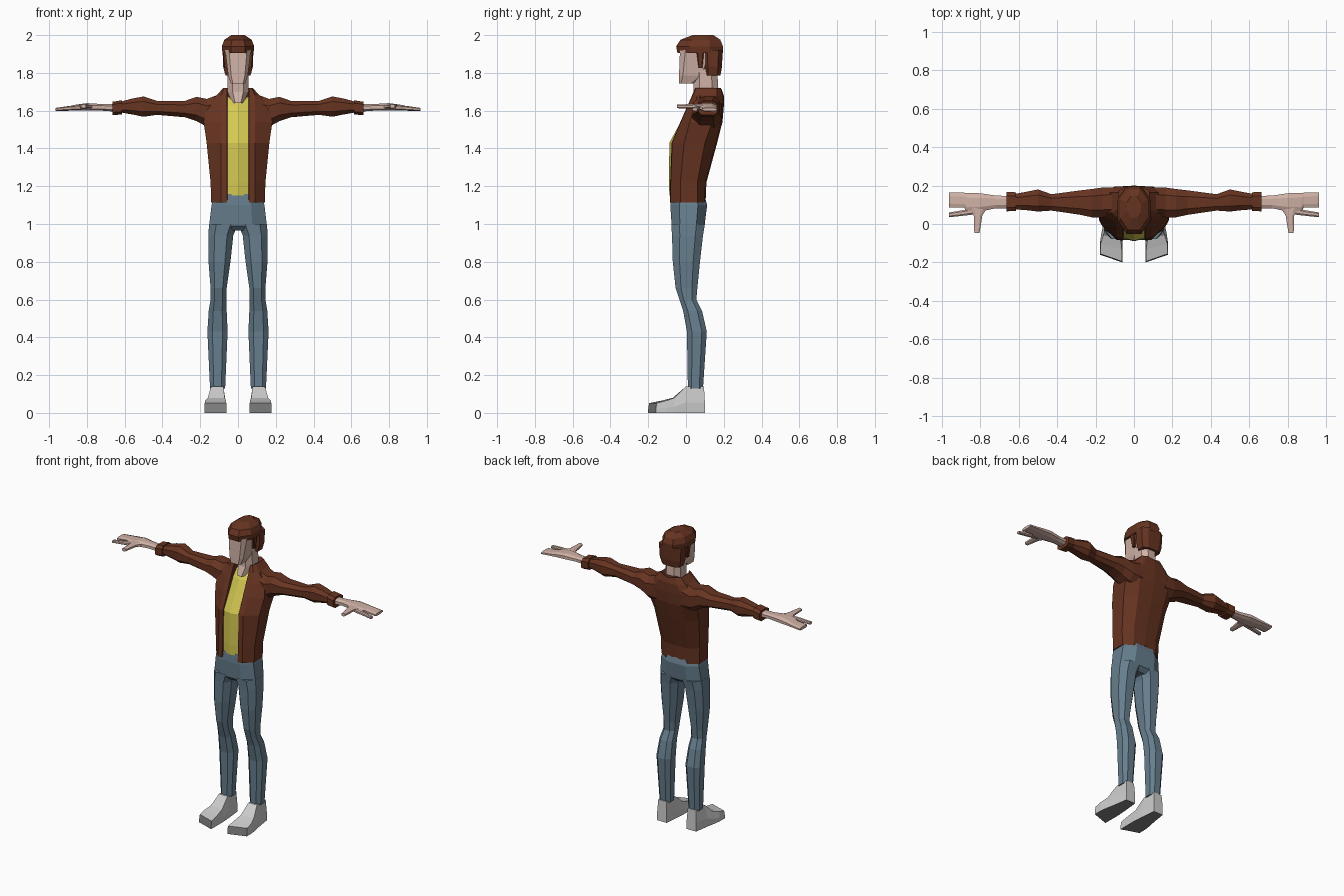
import bpy
import bmesh


def material(name, rgb):
    m = bpy.data.materials.new(name)
    m.diffuse_color = (*rgb, 1)
    return m


BROWN = material("brown", (0.135, 0.034, 0.015))
YELLOW = material("yellow", (0.66, 0.58, 0.085))
DENIM = material("denim_blue", (0.135, 0.21, 0.27))
SKIN = material("skin", (0.63, 0.44, 0.38))
WHITE = material("shoe_white", (0.60, 0.60, 0.60))
GREY = material("sole_grey", (0.22, 0.22, 0.22))


def loft(name, rings, mats, mirror=False, rule=None):
    """Bridge equal-sized point rings, cap the ends; rule picks face colour."""
    bm = bmesh.new()
    loops = [[bm.verts.new(p) for p in r] for r in rings]
    n = len(loops[0])
    faces = []
    for a, b in zip(loops, loops[1:]):
        for i in range(n):
            j = (i + 1) % n
            faces.append((bm.faces.new((a[i], a[j], b[j], b[i])), i))
    for end in (loops[0][::-1], loops[-1]):
        faces.append((bm.faces.new(end), -1))
    bmesh.ops.recalc_face_normals(bm, faces=bm.faces[:])
    if rule:
        for f, column in faces:
            f.material_index = rule(f, column)
    mesh = bpy.data.meshes.new(name)
    bm.to_mesh(mesh)
    bm.free()
    for m in mats:
        mesh.materials.append(m)
    ob = bpy.data.objects.new(name, mesh)
    bpy.context.collection.objects.link(ob)
    if mirror:
        ob.modifiers.new("mirror", 'MIRROR').use_axis = (True, False, False)
    return ob


def octagon(a0, a1, b0, b1, k=0.25):
    """Rectangle with chamfered corners."""
    da, db = (a1 - a0) * k, (b1 - b0) * k
    return [(a0 + da, b0), (a1 - da, b0), (a1, b0 + db), (a1, b1 - db),
            (a1 - da, b1), (a0 + da, b1), (a0, b1 - db), (a0, b0 + db)]


def tube(name, axis, rows, mat, mirror=False, k=0.25):
    """Loft of octagons; rows are (position, a0, a1, b0, b1)."""
    place = {'x': lambda t, a, b: (t, a, b),
             'y': lambda t, a, b: (a, t, b),
             'z': lambda t, a, b: (a, b, t)}[axis]
    rings = [[place(t, a, b) for a, b in octagon(*r, k)] for t, *r in rows]
    return loft(name, rings, [mat], mirror)


# Trousers: two legs and the pelvis
tube("trouser_leg", 'z', [
    (0.13, 0.068, 0.148, 0.01, 0.09),
    (0.43, 0.055, 0.162, 0.005, 0.11),
    (0.54, 0.06, 0.155, -0.015, 0.085),
    (0.60, 0.062, 0.145, -0.035, 0.055),
    (0.66, 0.06, 0.145, -0.055, 0.06),
    (0.80, 0.04, 0.156, -0.07, 0.074),
    (0.94, 0.025, 0.157, -0.074, 0.09),
    (1.00, 0.0, 0.153, -0.078, 0.10)], DENIM, mirror=True)
tube("trouser_hips", 'z', [
    (0.965, -0.155, 0.155, -0.05, 0.07),
    (0.99, -0.153, 0.153, -0.076, 0.098),
    (1.10, -0.14, 0.14, -0.083, 0.112),
    (1.16, -0.125, 0.125, -0.079, 0.095)], DENIM)


# Torso: open jacket with the shirt showing in the front channel
def torso_ring(z, shirt, front, w, side_f, side_b, back, dz_shirt=0, dz_back=0):
    lapel = min(0.09, w * 0.92)
    half = [(0.055, shirt + 0.015, z + dz_shirt), (0.058, front, z),
            (lapel, front + 0.003, z), (w, side_f, z), (w, side_b, z),
            (w * 0.6, back - 0.006, z)]
    return ([(0, shirt, z + dz_shirt)] + half + [(0, back, z + dz_back)]
            + [(-x, y, h) for x, y, h in half[::-1]])


loft("jacket_and_shirt", [
    torso_ring(1.115, -0.088, -0.086, 0.142, -0.03, 0.06, 0.105, 0.035, 0.025),
    torso_ring(1.22, -0.09, -0.084, 0.145, -0.03, 0.06, 0.108),
    torso_ring(1.43, -0.088, -0.076, 0.166, -0.01, 0.10, 0.165),
    torso_ring(1.54, -0.028, -0.03, 0.182, 0.02, 0.14, 0.193),
    torso_ring(1.62, 0.012, 0.005, 0.17, 0.045, 0.155, 0.20),
    torso_ring(1.68, 0.045, 0.032, 0.115, 0.06, 0.165, 0.20, -0.02),
    torso_ring(1.72, 0.06, 0.05, 0.078, 0.08, 0.165, 0.19, -0.05, -0.01)],
    [BROWN, YELLOW], rule=lambda f, c: 1 if c in (0, 13) else 0)

# Sleeves and cuffs
tube("sleeve", 'x', [
    (0.09, 0.04, 0.192, 1.50, 1.69),
    (0.165, 0.035, 0.19, 1.515, 1.662),
    (0.22, 0.035, 0.182, 1.545, 1.673),
    (0.28, 0.048, 0.175, 1.565, 1.652),
    (0.43, 0.07, 0.155, 1.578, 1.652),
    (0.50, 0.065, 0.18, 1.568, 1.675),
    (0.56, 0.072, 0.168, 1.58, 1.664),
    (0.63, 0.077, 0.155, 1.592, 1.645)], BROWN, mirror=True)
tube("cuff", 'x', [
    (0.615, 0.068, 0.165, 1.58, 1.655),
    (0.665, 0.066, 0.168, 1.576, 1.647)], BROWN, mirror=True, k=0.2)

# Hands: palm with joined fingers, separate forefinger, thumb
tube("hand", 'x', [
    (0.65, 0.082, 0.146, 1.595, 1.635),
    (0.72, 0.082, 0.148, 1.60, 1.635),
    (0.80, 0.065, 0.16, 1.60, 1.64),
    (0.87, 0.062, 0.162, 1.60, 1.63),
    (0.885, 0.085, 0.163, 1.60, 1.626),
    (0.965, 0.086, 0.165, 1.597, 1.615)], SKIN, mirror=True)
tube("forefinger", 'x', [
    (0.83, 0.05, 0.085, 1.603, 1.628),
    (0.89, 0.043, 0.072, 1.602, 1.624),
    (0.965, 0.035, 0.06, 1.598, 1.615)], SKIN, mirror=True)
tube("thumb", 'y', [
    (0.09, 0.76, 0.86, 1.607, 1.635),
    (0.045, 0.79, 0.835, 1.61, 1.635),
    (-0.047, 0.805, 0.832, 1.613, 1.633)], SKIN, mirror=True)

# Neck and head
tube("neck", 'z', [
    (1.64, -0.03, 0.03, 0.015, 0.15),
    (1.70, -0.056, 0.056, 0.04, 0.172),
    (1.82, -0.055, 0.055, 0.04, 0.165)], SKIN)
tube("head", 'z', [
    (1.745, -0.038, 0.038, -0.038, 0.04),
    (1.785, -0.052, 0.052, -0.037, 0.10),
    (1.92, -0.068, 0.068, -0.032, 0.16)], SKIN, k=0.15)

# Hair: cap, back and sideburns
tube("hair_cap", 'z', [
    (1.905, -0.082, 0.082, -0.045, 0.195),
    (1.94, -0.086, 0.086, -0.052, 0.196),
    (1.975, -0.072, 0.072, -0.03, 0.182),
    (2.00, -0.036, 0.036, 0.035, 0.145)], BROWN, k=0.28)
tube("hair_back", 'z', [
    (1.785, -0.066, 0.066, 0.10, 0.182),
    (1.83, -0.078, 0.078, 0.095, 0.19),
    (1.92, -0.082, 0.082, 0.09, 0.195)], BROWN, k=0.22)
tube("sideburn", 'z', [
    (1.825, 0.05, 0.073, 0.067, 0.087),
    (1.915, 0.06, 0.08, 0.055, 0.095)], BROWN, mirror=True, k=0.15)


# Shoes: lofted from heel to toe, with grey toe front and sole
def shoe_ring(y, x0, x1, t0, t1, h, skew=0.0, tilt=0.0):
    return [(x0, y, 0), (x1, y + skew, 0), (x1, y + skew, h * 0.4),
            (t1, y + skew + tilt, h), (t0, y + tilt, h), (x0, y, h * 0.4)]


loft("shoe", [
    shoe_ring(0.10, 0.075, 0.145, 0.08, 0.14, 0.14, tilt=-0.005),
    shoe_ring(0.0, 0.065, 0.16, 0.078, 0.142, 0.14),
    shoe_ring(-0.07, 0.06, 0.172, 0.07, 0.16, 0.08, 0.01),
    shoe_ring(-0.13, 0.06, 0.178, 0.064, 0.174, 0.065, 0.025),
    shoe_ring(-0.20, 0.06, 0.178, 0.062, 0.176, 0.052, 0.04, 0.005)],
    [WHITE, GREY], mirror=True,
    rule=lambda f, c: 1 if f.normal.z < -0.7 or f.normal.y < -0.8 else 0)
